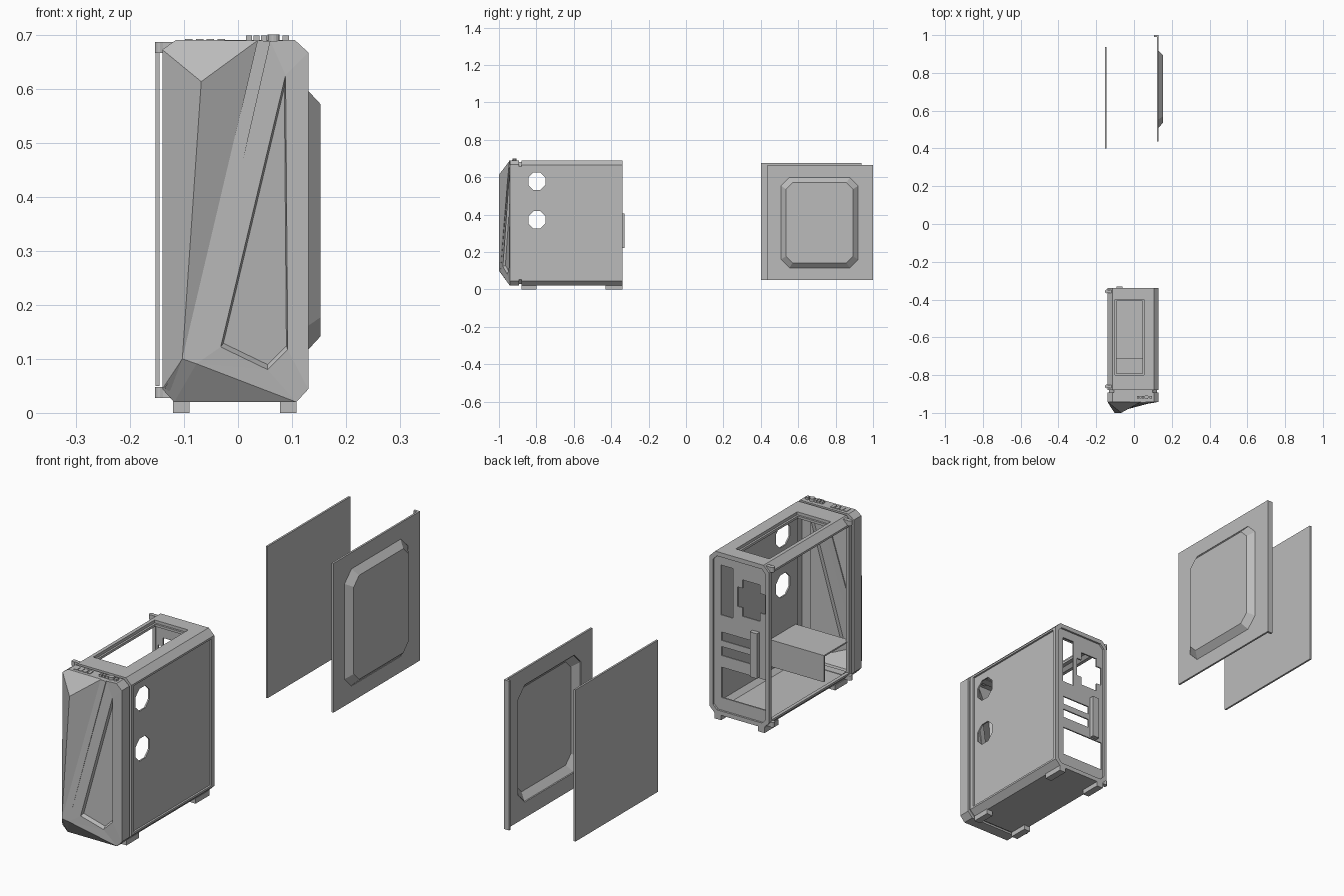
import bpy, bmesh, math
from mathutils import Vector

cube = bpy.data.objects.get("Cube")
if cube:
    bpy.data.objects.remove(cube, do_unlink=True)

grey = bpy.data.materials.new("case grey")
grey.use_nodes = True
grey.diffuse_color = (0.5, 0.5, 0.5, 1)
grey.node_tree.nodes["Principled BSDF"].inputs["Base Color"].default_value = (0.5, 0.5, 0.5, 1)


def finish(name, bm):
    bmesh.ops.recalc_face_normals(bm, faces=bm.faces)
    mesh = bpy.data.meshes.new(name)
    bm.to_mesh(mesh)
    bm.free()
    mesh.materials.append(grey)
    obj = bpy.data.objects.new(name, mesh)
    bpy.context.scene.collection.objects.link(obj)
    return obj


def place(axis, u, v, w):
    return Vector({"X": (w, u, v), "Y": (u, w, v), "Z": (u, v, w)}[axis])


def plate(name, axis, start, end, outline, holes=()):
    """Flat outline with holes, extruded along an axis from start to end."""
    bm = bmesh.new()
    for loop in [outline, *holes]:
        vs = [bm.verts.new(place(axis, u, v, start)) for u, v in loop]
        for a, b in zip(vs, vs[1:] + vs[:1]):
            bm.edges.new((a, b))
    bmesh.ops.triangle_fill(bm, edges=bm.edges[:], use_beauty=True)
    ext = bmesh.ops.extrude_face_region(bm, geom=bm.faces[:])
    moved = [g for g in ext["geom"] if isinstance(g, bmesh.types.BMVert)]
    bmesh.ops.translate(bm, verts=moved, vec=place(axis, 0, 0, end - start))
    return finish(name, bm)


def rect(u0, u1, v0, v1):
    return [(u0, v0), (u1, v0), (u1, v1), (u0, v1)]


def octagon(u0, u1, v0, v1, c):
    return [(u0 + c, v0), (u1 - c, v0), (u1, v0 + c), (u1, v1 - c),
            (u1 - c, v1), (u0 + c, v1), (u0, v1 - c), (u0, v0 + c)]


def box(name, x0, x1, y0, y1, z0, z1):
    return plate(name, "Z", z0, z1, rect(x0, x1, y0, y1))


def circle(u, v, r, n, turn=0.0):
    return [(u + r * math.cos(turn + i * math.tau / n),
             v + r * math.sin(turn + i * math.tau / n)) for i in range(n)]


# Chassis extents
L, R, BOT, TOP, C = -0.14, 0.13, 0.02, 0.69, 0.025
FRONT, BACK = -0.88, -0.34
shell = octagon(L, R, BOT, TOP, C)

# Frame rings at both ends and the narrower neck behind the front panel
opening = octagon(L + 0.015, R - 0.015, BOT + 0.018, TOP - 0.018, 0.018)
plate("front_frame", "Y", FRONT, FRONT + 0.018, shell, [opening])
plate("rear_frame", "Y", BACK - 0.018, BACK, shell, [opening])
plate("front_neck", "Y", -0.895, FRONT, octagon(L + 0.008, R - 0.008, BOT + 0.008, TOP - 0.008, C), [opening])

# Corner rails joining the rings
T = 0.016
for side, x, s in (("left", R, 1), ("right", L, -1)):
    for level, z, t in (("top", TOP, -1), ("bottom", BOT, 1)):
        plate(f"{level}_{side}_rail", "Y", FRONT + 0.01, BACK - 0.01,
              [(x - s * C, z), (x, z + t * C), (x, z + t * (C + 0.008)), (x - s * 0.014, z + t * (C + 0.008)),
               (x - s * (C + 0.008), z + t * T), (x - s * (C + 0.008), z)])

# Top with its long opening, and the floor
plate("top_plate", "Z", TOP - T, TOP, rect(L + C, R - C, FRONT, BACK),
      [rect(-0.10, 0.053, -0.80, -0.40)])
plate("top_opening_lip", "Z", TOP - 0.022, TOP - 0.012, rect(-0.11, 0.063, -0.81, -0.39),
      [rect(-0.092, 0.045, -0.792, -0.408)])
box("floor", L + C, R - C, FRONT, BACK, BOT, BOT + T)

# Closed side wall with two cable holes
plate("left_wall", "X", R - 0.014, R - 0.008, rect(FRONT + 0.01, BACK - 0.01, BOT + 0.02, TOP - 0.02),
      [circle(-0.797, z, 0.05, 8, math.pi / 8) for z in (0.578, 0.372)])

# Rear wall with port, fan, expansion and power supply cutouts
fx, fz, a, b = -0.054, 0.525, 0.04, 0.063
fan = [(-b, -a), (-a, -a), (-a, -0.075), (a, -0.075), (a, -a), (b, -a),
       (b, a), (a, a), (a, 0.075), (-a, 0.075), (-a, a), (-b, a)]
plate("rear_wall", "Y", BACK - 0.014, BACK - 0.008, octagon(L + 0.008, R - 0.008, BOT + 0.01, TOP - 0.01, C),
      [rect(0.03, 0.085, 0.43, 0.635), [(fx + u, fz + v) for u, v in fan],
       rect(-0.05, 0.081, 0.325, 0.36), rect(-0.05, 0.081, 0.263, 0.30),
       rect(-0.12, 0.082, 0.09, 0.215)])
box("expansion_cover", -0.092, -0.06, BACK - 0.01, BACK + 0.01, 0.22, 0.405)

# Inner shroud
box("shroud_top", L + 0.01, R - 0.014, FRONT, -0.712, 0.174, 0.18)
box("shroud_front", L + 0.01, R - 0.014, -0.718, -0.712, 0.07, 0.18)

# Feet, and hinge pins on the open side
for name, y0, y1 in (("front", -0.88, -0.80), ("rear", -0.43, -0.34)):
    for side, x in (("right", -0.12), ("left", 0.078)):
        box(f"{name}_{side}_foot", x, x + 0.03, y0, y1, 0, BOT + 0.002)
for name, y in (("front", -0.86), ("rear", -0.357)):
    for level, z in (("top", 0.666), ("bottom", 0.028)):
        box(f"{name}_{level}_hinge", L - 0.006, L + 0.02, y - 0.008, y + 0.008, z, z + 0.02)
        plate(f"{name}_{level}_hinge_pin", "Z", z, z + 0.02, circle(L - 0.004, y, 0.01, 12))

# Front panel: bezel rim with faceted face
Y0, Y1 = -0.942, -0.893
P = {
    "tl": (L, Y0, 0.672), "tl2": (L + C, Y0, TOP), "c": (0.036, Y0, 0.689), "d": (0.06, Y0, 0.688),
    "tr": (R - C, Y0, TOP), "r1": (R, Y0, 0.667), "r2": (R, Y0, 0.044), "h": (0.108, Y0, BOT),
    "g2": (-0.118, Y0, BOT), "g": (L, Y0, 0.044),
    "b": (-0.068, -1.0, 0.613), "e": (-0.103, -1.0, 0.10), "f": (-0.077, -0.992, 0.091),
    "i": (0.088, -0.944, 0.625), "j": (-0.032, -0.979, 0.122), "k": (0.055, -0.955, 0.08), "l": (0.092, -0.947, 0.117),
}
bm = bmesh.new()
V = {k: bm.verts.new(p) for k, p in P.items()}
facets = ["tl b e g", "tl tl2 c b", "b c e", "c d f e", "e f g2 g", "f h g2",
          "d i j f", "f j k", "f k h", "k l r2 h", "l i r1 r2", "i d tr r1"]
for facet in facets:
    bm.faces.new([V[k] for k in facet.split()])
rim = [V[k] for k in "tl tl2 c d tr r1 r2 h g2 g".split()]
back = [bm.verts.new((v.co.x, Y1, v.co.z)) for v in rim]
inner = [bm.verts.new((v.co.x * 0.9, Y1, 0.355 + (v.co.z - 0.355) * 0.95)) for v in rim]
for i in range(len(rim)):
    j = (i + 1) % len(rim)
    bm.faces.new((rim[i], rim[j], back[j], back[i]))
    bm.faces.new((back[i], back[j], inner[j], inner[i]))
# Sunken window in the face
win = [V[k] for k in "ijkl"]
mid = sum((v.co for v in win), Vector()) / 4
sunk = []
for v in win:
    p = v.co.lerp(mid, 0.06)
    sunk.append(bm.verts.new((p.x, p.y + 0.012, p.z)))
for i in range(4):
    j = (i + 1) % 4
    bm.faces.new((win[i], win[j], sunk[j], sunk[i]))
bm.faces.new(sunk)
finish("front_panel", bm)

# Raised diagonal strip with its short foot
bm = bmesh.new()
rows = []
for pair in (("c", "d"), ("e", "f")):
    rows.append([Vector(P[k]) for k in pair])
rows.append([Vector((-0.136, -0.945, 0.046)), Vector((-0.128, -0.945, 0.04))])
rings = []
for p, q in rows:
    lift = Vector((0, -0.004 if p.z > 0.2 or p.z < 0.06 else 0, 0))
    rings.append([bm.verts.new(w) for w in (p + lift, q + lift, q + Vector((0, 0.004, 0)), p + Vector((0, 0.004, 0)))])
for r, s in zip(rings, rings[1:]):
    for i in range(4):
        j = (i + 1) % 4
        bm.faces.new((r[i], r[j], s[j], s[i]))
bm.faces.new(rings[0])
bm.faces.new(rings[-1])
finish("diagonal_strip", bm)

# Ports and buttons on the bezel top
for i in range(4):
    box(f"top_port_{i}", -0.098 + i * 0.02, -0.084 + i * 0.02, -0.93, -0.905, TOP - 0.004, TOP + 0.002)
for i in range(3):
    box(f"top_socket_{i}", 0.015 + i * 0.014, 0.026 + i * 0.014, -0.925, -0.91, TOP - 0.004, TOP + 0.008)
plate("power_button", "Z", TOP - 0.004, TOP + 0.01, circle(0.066, -0.917, 0.011, 16))
box("reset_button", 0.082, 0.094, -0.925, -0.91, TOP - 0.004, TOP + 0.008)

# Detached flat side panel
box("right_side_panel", -0.153, -0.145, 0.40, 0.938, 0.05, 0.675)

# Detached side panel with a hollow raised centre
outer = octagon(0.508, 0.92, 0.115, 0.598, 0.045)
raised = octagon(0.535, 0.893, 0.142, 0.571, 0.035)
plate("left_side_panel", "X", 0.122, 0.13, rect(0.436, 0.995, 0.05, 0.665), [outer])
box("left_panel_hook", 0.106, 0.13, 0.99, 1.0, 0.05, 0.665)
bm = bmesh.new()
low = [bm.verts.new((0.128, u, v)) for u, v in outer]
high = [bm.verts.new((0.153, u, v)) for u, v in raised]
for i in range(8):
    j = (i + 1) % 8
    bm.faces.new((low[i], low[j], high[j], high[i]))
bm.faces.new(high)
bulge = finish("left_panel_bulge", bm)
thick = bulge.modifiers.new("thickness", "SOLIDIFY")
thick.thickness = 0.004
